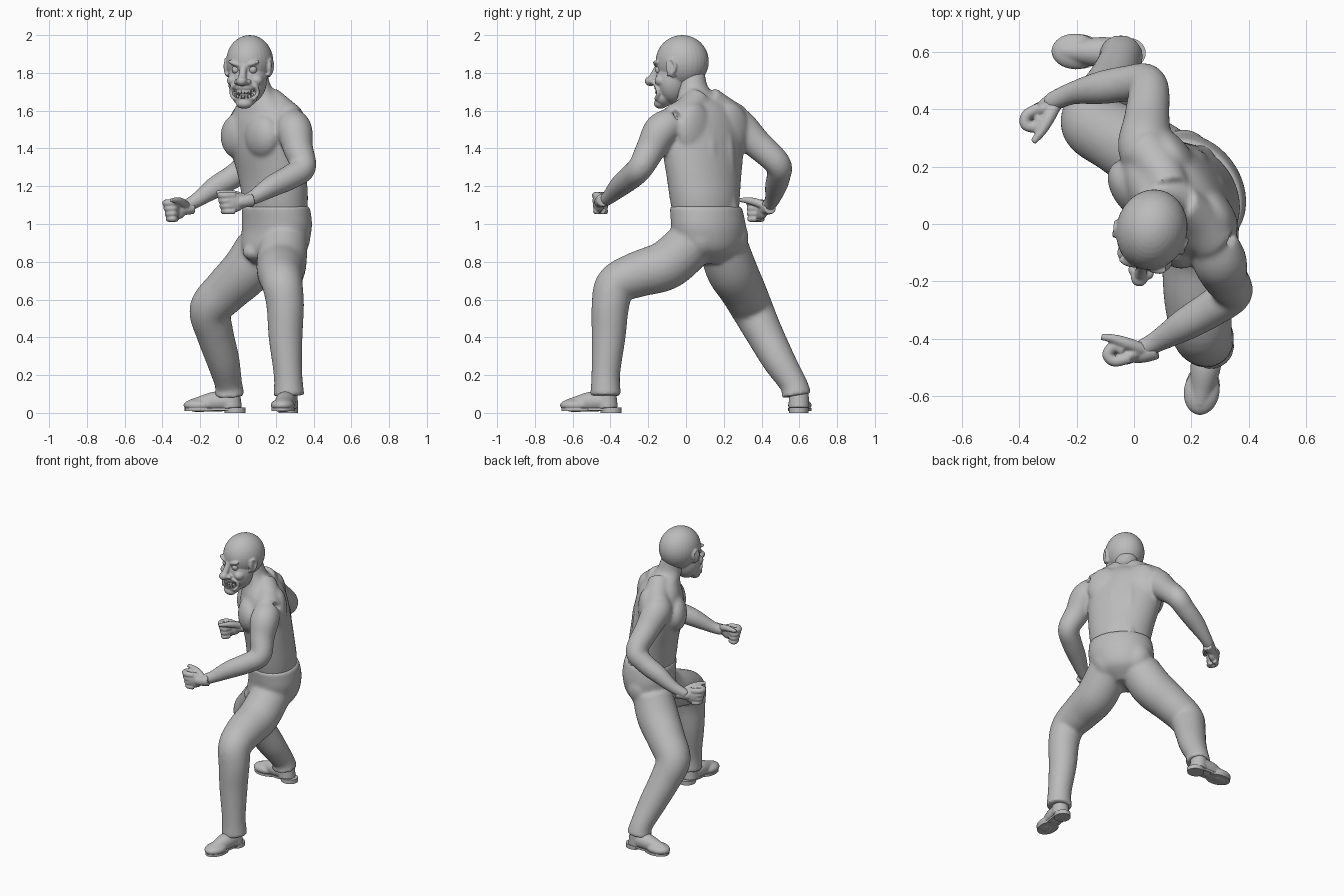
import bpy, bmesh, math
from mathutils import Matrix, Vector, Euler

if "Cube" in bpy.data.objects:
    bpy.data.objects.remove(bpy.data.objects["Cube"], do_unlink=True)

gray = bpy.data.materials.new("plain gray")
gray.use_nodes = True
gray.diffuse_color = (0.5, 0.5, 0.5, 1)
gray.node_tree.nodes["Principled BSDF"].inputs["Base Color"].default_value = gray.diffuse_color

SIDES = (-1, 1)
LEFT = Vector((0.6, -0.8, 0))       # the trunk's own left
FORWARD = Vector((-0.8, -0.6, 0))   # the way the chest faces
TURN = (0, 0, -.93)


def trunk(u, v, z):
    return Vector((0.14, 0.09, z)) + LEFT * u + FORWARD * v


def spline(keys, steps=6):
    """Smooth curve through tuples of any length."""
    out = []
    for i in range(len(keys) - 1):
        a, b, c, d = (Vector(keys[max(0, min(j, len(keys) - 1))]) for j in range(i - 1, i + 3))
        for k in range(steps):
            t = k / steps
            out.append(b + (c - a) * (t / 2) + (a * 2 - b * 5 + c * 4 - d) * (t * t / 2)
                       + (b * 3 - a - c * 3 + d) * (t ** 3 / 2))
    return out + [Vector(keys[-1])]


def loft(bm, rings):
    loops = [[bm.verts.new(p) for p in ring] for ring in rings]
    for a, b in zip(loops, loops[1:]):
        for i in range(len(a)):
            j = (i + 1) % len(a)
            bm.faces.new((a[i], a[j], b[j], b[i]))
    bm.faces.new(loops[0][::-1])
    bm.faces.new(loops[-1])


def circle(center, across, along, n=24):
    turns = [math.tau * i / n for i in range(n)]
    return [center + across * math.cos(t) + along * math.sin(t) for t in turns]


def limb(bm, keys):
    """Round tube along keys of x, y, z, radius."""
    pts = spline([tuple(k) for k in keys])
    pos = [Vector(p[:3]) for p in pts]
    old, across, rings = None, None, []
    for i, p in enumerate(pos):
        tan = (pos[min(i + 1, len(pos) - 1)] - pos[max(i - 1, 0)]).normalized()
        if old is None:
            across = tan.orthogonal().normalized()
        else:
            across = old.rotation_difference(tan) @ across
        old = tan
        rings.append(circle(p, across * pts[i][3], tan.cross(across) * pts[i][3]))
    loft(bm, rings)


def stack(bm, keys):
    """Level ellipses along keys of x, y, z, half width, half depth."""
    loft(bm, [circle(Vector(p[:3]), LEFT * p[3], FORWARD * p[4], 40) for p in spline(keys)])


def blob(bm, center, radii, turn=(0, 0, 0)):
    m = Matrix.LocRotScale(Vector(center), Euler(turn), Vector(radii))
    bmesh.ops.create_uvsphere(bm, u_segments=32, v_segments=20, radius=1, matrix=m)


def block(bm, center, size, turn=(0, 0, 0)):
    m = Matrix.LocRotScale(Vector(center), Euler(turn), Vector(size))
    bmesh.ops.create_cube(bm, size=1, matrix=m)


def finish(name, bm, place=None, voxel=0, smooth=0, cutter=None):
    """Turn the pieces into one object, fused and smoothed if asked."""
    if place:
        bm.transform(place)
    bmesh.ops.recalc_face_normals(bm, faces=bm.faces)
    mesh = bpy.data.meshes.new(name)
    bm.to_mesh(mesh)
    bm.free()
    mesh.materials.append(gray)
    ob = bpy.data.objects.new(name, mesh)
    bpy.context.collection.objects.link(ob)
    bpy.ops.object.select_all(action='DESELECT')
    ob.select_set(True)
    bpy.context.view_layer.objects.active = ob
    if voxel:
        fuse = ob.modifiers.new("fuse", 'REMESH')
        fuse.mode, fuse.voxel_size = 'VOXEL', voxel
    if smooth:
        soft = ob.modifiers.new("soften", 'SMOOTH')
        soft.factor, soft.iterations = 0.5, smooth
    if cutter:
        cut = ob.modifiers.new("cut", 'BOOLEAN')
        cut.operation, cut.object = 'DIFFERENCE', cutter
    for mod in list(ob.modifiers):
        bpy.ops.object.modifier_apply(modifier=mod.name)
    bpy.ops.object.shade_smooth_by_angle(angle=math.radians(45))
    return ob


def hand(name, wrist, out, curl):
    """Fist with the thumb on top."""
    bm = bmesh.new()
    wrist, out, curl = Vector(wrist), Vector(out).normalized(), Vector(curl).normalized()

    def at(a, b, c, r):
        return (*(wrist + out * a + curl * b + Vector((0, 0, c))), r)
    limb(bm, [at(-.04, 0, .012, .034), at(0, 0, .006, .033), at(.04, .005, 0, .03)])
    blob(bm, at(.06, .008, 0, 0)[:3], (.06, .028, .052), (0, 0, math.atan2(out.y, out.x)))
    for i in range(4):
        z, r = .036 - .028 * i, .019 - .001 * i
        limb(bm, [at(.06, 0, z, r), at(.112 - .004 * i, .005, z, r), at(.128 - .006 * i, .035, z, r),
                  at(.098, .055, z, r), at(.07, .03, z, r)])
    limb(bm, [at(0, .01, .02, .022), at(.05, .05, .042, .021),
              at(.09, .08, .05, .016), at(.13, .1, .052, .011)])
    finish(name, bm, voxel=.005, smooth=4)


# Bare upper body: trunk, neck, muscles and arms
bm = bmesh.new()
stack(bm, [(.2, .11, 1, .18, .14), (.197, .1, 1.12, .197, .158), (.182, .095, 1.25, .217, .158),
           (.155, .09, 1.4, .24, .162), (.14, .09, 1.52, .24, .152), (.135, .085, 1.6, .2, .13),
           (.12, .07, 1.66, .13, .1), (.1, .04, 1.72, .08, .08), (.085, .03, 1.8, .07, .07)])
for s in SIDES:
    blob(bm, trunk(s * .105, .095, 1.465), (.12, .075, .12), TURN)
    blob(bm, trunk(s * .12, -.09, 1.5), (.11, .055, .14), TURN)
    limb(bm, [(*trunk(s * u, v, z), r) for u, v, z, r in
              ((.03, 0, 1.66, .075), (.11, -.02, 1.6, .08), (.2, -.02, 1.55, .085))])
    limb(bm, [(*trunk(s * .055, v, z), r) for v, z, r in
              ((-.16, 1.05, .05), (-.14, 1.2, .045), (-.13, 1.4, .045), (-.09, 1.55, .04))])
limb(bm, [(.08, .18, 1.55, .08), (.04, .265, 1.525, .096), (.045, .37, 1.43, .08), (.048, .485, 1.32, .07),
          (-.02, .49, 1.255, .064), (-.12, .475, 1.195, .058), (-.22, .455, 1.125, .04), (-.3, .42, 1.08, .034)])
limb(bm, [(.28, -.06, 1.54, .08), (.3, -.13, 1.495, .094), (.318, -.185, 1.4, .08), (.345, -.24, 1.3, .069),
          (.28, -.29, 1.25, .066), (.18, -.35, 1.2, .058), (.08, -.41, 1.14, .039), (.02, -.44, 1.12, .034)])
finish("upper_body", bm, voxel=.009, smooth=16)

hand("right_hand", (-.275, .43, 1.075), (-.9, -.4, 0), (.4, -.9, 0))
hand("left_hand", (.04, -.45, 1.115), (-.94, -.3, 0), (-.3, .94, 0))

# Trousers: hips, seat and both legs, open at the hems
bm = bmesh.new()
stack(bm, [(.16, .11, .79, .08, .09), (.185, .115, .86, .18, .16), (.205, .12, .97, .21, .17),
           (.203, .11, 1.06, .207, .168), (.199, .102, 1.095, .202, .163)])
blob(bm, trunk(0, .07, .85), (.06, .06, .045))
for s in SIDES:
    blob(bm, trunk(s * .09, -.12, .93), (.1, .09, .11), TURN)
limb(bm, [(.24, .03, .9, .13), (.23, -.1, .785, .132), (.225, -.25, .735, .122), (.235, -.37, .68, .108),
          (.25, -.4, .57, .1), (.252, -.41, .4, .09), (.265, -.425, .2, .076), (.27, -.425, .09, .083)])
limb(bm, [(.12, .2, .88, .13), (.05, .24, .76, .135), (-.06, .3, .65, .122), (-.145, .35, .55, .112),
          (-.125, .41, .43, .1), (-.08, .49, .28, .088), (-.05, .57, .15, .073), (-.045, .585, .09, .082)])
finish("trousers", bm, voxel=.009, smooth=16)

# Shoes, toe along -y before turning
for name, spot, yaw in (("left_shoe", (.25, -.5, 0), -.16), ("right_shoe", (-.12, .6, 0), -1.6)):
    place = Matrix.Translation(spot) @ Matrix.Rotation(yaw, 4, 'Z')
    bm = bmesh.new()
    limb(bm, [(0, .085, .025, .056), (0, .08, .1, .052), (0, .075, .14, .05)])
    limb(bm, [(0, .09, .06, .05), (0, 0, .06, .053), (0, -.08, .048, .04), (0, -.13, .042, .03)])
    blob(bm, (0, -.085, .04), (.063, .084, .036))
    finish(name, bm, place, voxel=.006, smooth=5)
    bm = bmesh.new()
    for y, width, length, bottom, top in ((-.075, .061, .087, .01, .026), (.105, .052, .056, 0, .028)):
        loft(bm, [circle(Vector((0, y, z)), Vector((width, 0, 0)), Vector((0, length, 0)))
                  for z in (bottom, top)])
    block(bm, (0, .03, .02), (.085, .15, .014))
    finish(name + "_sole", bm, place)

# Head: local frame at the skull centre, face along -y
place = Matrix.Translation((.062, -.02, 1.86)) @ Matrix.Rotation(-.25, 4, 'Z')
bm = bmesh.new()
blob(bm, (0, -.14, -.178), (.056, .05, .017))
for s in SIDES:
    blob(bm, (s * .048, -.15, -.166), (.022, .05, .018), (0, -s * .5, 0))
    blob(bm, (s * .048, -.15, -.043), (.03, .026, .019), (0, -s * .25, 0))
cutter = finish("mouth_and_eye_cutter", bm, place, voxel=.004)

bm = bmesh.new()
blob(bm, (0, 0, 0), (.124, .142, .14))
blob(bm, (0, -.05, -.1), (.104, .09, .125))
blob(bm, (0, -.1, -.185), (.068, .05, .055))
blob(bm, (0, -.118, -.222), (.045, .035, .028))
blob(bm, (0, -.115, -.135), (.064, .035, .024))
limb(bm, [(0, -.12, -.01, .02), (0, -.142, -.05, .019), (0, -.16, -.085, .022)])
blob(bm, (0, -.172, -.104), (.03, .032, .026))
for s in SIDES:
    blob(bm, (s * .046, -.126, -.012), (.042, .02, .013), (0, -s * .35, 0))
    blob(bm, (s * .066, -.098, -.1), (.032, .035, .03))
    blob(bm, (s * .028, -.15, -.108), (.018, .022, .015))
    limb(bm, [(s * .03, -.142, -.12, .009), (s * .066, -.124, -.135, .01),
              (s * .072, -.112, -.17, .01), (s * .05, -.133, -.2, .01)])
    blob(bm, (s * .115, -.03, -.035), (.013, .03, .05), (.2, 0, s * .3))
    limb(bm, [(s * .112, -.055, -.07, .008), (s * .123, -.02, -.06, .008), (s * .127, -.005, -.02, .008),
              (s * .125, -.025, .01, .008), (s * .115, -.055, 0, .007)])
finish("head", bm, place, voxel=.005, smooth=5, cutter=cutter)
bpy.data.objects.remove(cutter, do_unlink=True)

# Eyeballs and two rows of teeth
bm = bmesh.new()
for s in SIDES:
    blob(bm, (s * .046, -.114, -.043), (.022, .022, .022))
finish("eyes", bm, place)
bm = bmesh.new()
for row, height in ((-.163, .017), (-.187, .014)):
    for i in range(-3, 4):
        block(bm, (i * .0145, -.137 + i * i * .002, row + i * i * .0012),
              (.0125, .014, height), (0, 0, i * .2))
finish("teeth", bm, place)
